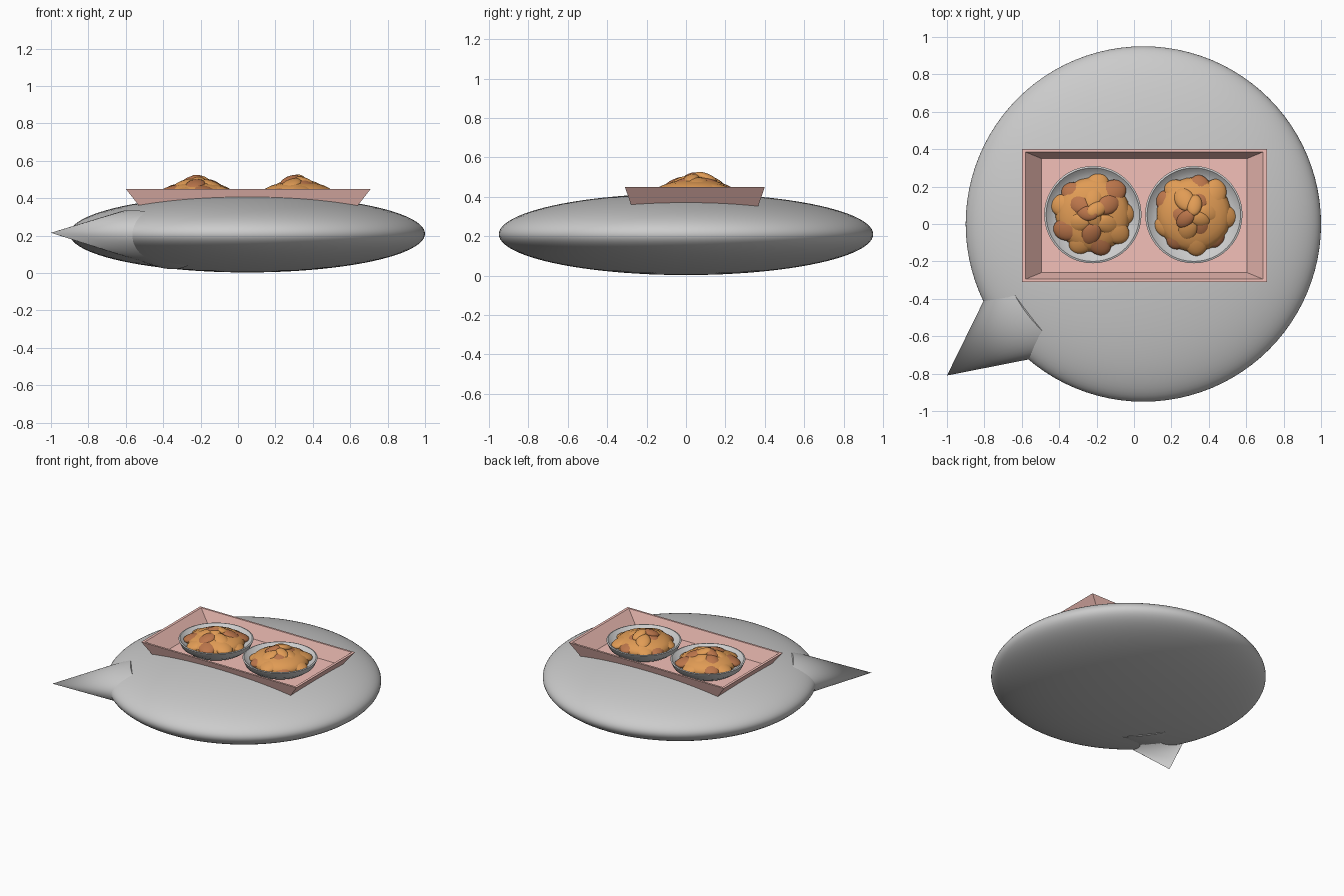
import bpy, bmesh, math, random
from mathutils import Matrix, Vector

if "Cube" in bpy.data.objects:
    bpy.data.objects.remove(bpy.data.objects["Cube"])

random.seed(4)


def material(name, rgb):
    m = bpy.data.materials.new(name)
    m.diffuse_color = (*rgb, 1)
    m.use_nodes = True
    m.node_tree.nodes["Principled BSDF"].inputs["Base Color"].default_value = m.diffuse_color
    return m


PINK = material("pink", (0.9, 0.53, 0.48))
BROWN = material("brown", (0.5, 0.18, 0.07))
TAN = material("tan", (0.75, 0.33, 0.09))


def finish(name, bm, mats=(), angle=None):
    bmesh.ops.recalc_face_normals(bm, faces=bm.faces)
    me = bpy.data.meshes.new(name)
    bm.to_mesh(me)
    bm.free()
    ob = bpy.data.objects.new(name, me)
    bpy.context.collection.objects.link(ob)
    for m in mats:
        me.materials.append(m)
    if angle:
        smooth(ob, angle)
    return ob


def smooth(ob, angle):
    bpy.ops.object.select_all(action='DESELECT')
    ob.select_set(True)
    bpy.context.view_layer.objects.active = ob
    bpy.ops.object.shade_smooth_by_angle(angle=math.radians(angle))


def loft_rects(bm, rects):
    """Bridge rectangles (half x, half y, z) around the tray centre, capping both ends."""
    loops = [[bm.verts.new((0.055 + sx * hx, 0.045 + sy * hy, z))
              for sx, sy in ((-1, -1), (1, -1), (1, 1), (-1, 1))] for hx, hy, z in rects]
    for a, b in zip(loops, loops[1:]):
        for i in range(4):
            j = (i + 1) % 4
            bm.faces.new((a[i], a[j], b[j], b[i]))
    bm.faces.new(loops[0])
    bm.faces.new(loops[-1])


# flattened round body
bm = bmesh.new()
bmesh.ops.create_uvsphere(bm, u_segments=96, v_segments=48, radius=1,
                          matrix=Matrix.Translation((0.05, 0, 0.21)) @ Matrix.Diagonal((0.95, 0.95, 0.207, 1)))
body = finish("body", bm)

# recess for the tray
bm = bmesh.new()
loft_rects(bm, [(0.56, 0.312, 0.337), (0.65, 0.35, 0.45)])
cutter = finish("tray_cutter", bm)
cutter.hide_render = True
cutter.hide_viewport = False
mod = body.modifiers.new("recess", 'BOOLEAN')
mod.operation = 'DIFFERENCE'
mod.solver = 'EXACT'
mod.object = cutter
bpy.context.view_layer.objects.active = body
bpy.ops.object.modifier_apply(modifier="recess")
bpy.data.objects.remove(cutter, do_unlink=True)
smooth(body, 30)

# flattened pointed tail with a slanted base
bm = bmesh.new()
place = Matrix.Translation((-1, -0.81, 0.215)) @ Matrix.Rotation(math.radians(37.5), 4, 'Z')
tip = bm.verts.new(place @ Vector((0, 0, 0)))
ring = []
for i in range(48):
    a = math.tau * i / 48
    ring.append(bm.verts.new(place @ Vector((0.68 - 0.14 * math.sin(a), 0.33 * math.cos(a),
                                             -0.036 + 0.158 * math.sin(a)))))
for i in range(48):
    bm.faces.new((tip, ring[i], ring[(i + 1) % 48]))
bm.faces.new(ring)
finish("tail", bm, angle=40)

# open tray with slanted walls
bm = bmesh.new()
loft_rects(bm, [(0.565, 0.315, 0.335), (0.655, 0.355, 0.45), (0.635, 0.34, 0.45), (0.55, 0.305, 0.35)])
finish("tray", bm, [PINK])


def bowl(name, cx, cy):
    profile = [(0.0, 0.351), (0.15, 0.351), (0.20, 0.365), (0.24, 0.395), (0.26, 0.44),
               (0.25, 0.443), (0.23, 0.425), (0.19, 0.405), (0.0, 0.40)]
    bm = bmesh.new()
    vs = [bm.verts.new((r, 0, z)) for r, z in profile]
    es = [bm.edges.new(p) for p in zip(vs, vs[1:])]
    bmesh.ops.spin(bm, geom=vs + es, cent=(0, 0, 0), axis=(0, 0, 1), angle=math.tau, steps=48)
    bmesh.ops.remove_doubles(bm, verts=bm.verts, dist=0.0005)
    bmesh.ops.translate(bm, verts=bm.verts, vec=(cx, cy, 0))
    finish(name, bm, angle=40)


def food(name, cx, cy):
    """Mound of overlapping lumps in two browns."""
    bm = bmesh.new()

    def lump(r, a, z, size, tilt, mat):
        m = (Matrix.Translation((cx + r * math.cos(a), cy + r * math.sin(a), z))
             @ Matrix.Rotation(a, 4, 'Z') @ Matrix.Rotation(tilt, 4, 'Y')
             @ Matrix.Rotation(random.uniform(-0.5, 0.5), 4, 'Z') @ Matrix.Diagonal((*size, 1)))
        vs = bmesh.ops.create_icosphere(bm, subdivisions=3, radius=1, matrix=m)['verts']
        for f in {f for v in vs for f in v.link_faces}:
            f.material_index = mat

    lump(0, 0, 0.415, (0.20, 0.20, 0.075), 0, 1)
    start = random.uniform(0, 1)
    for count, r, z, size, tilt in ((9, 0.145, 0.433, (0.085, 0.065, 0.028), 0.28),
                                    (6, 0.09, 0.468, (0.07, 0.052, 0.025), 0.4),
                                    (3, 0.04, 0.492, (0.06, 0.04, 0.022), 0.35)):
        for i in range(count):
            lump(r + random.uniform(-0.012, 0.012), start + math.tau * i / count + random.uniform(-0.1, 0.1),
                 z + random.uniform(-0.006, 0.006), size, tilt, (i + count) % 2)
        start += 0.4
    finish(name, bm, [BROWN, TAN], angle=60)


# two filled bowls
for side, x in (("left", -0.22), ("right", 0.32)):
    bowl(side + "_bowl", x, 0.05)
    food(side + "_food", x, 0.05)
